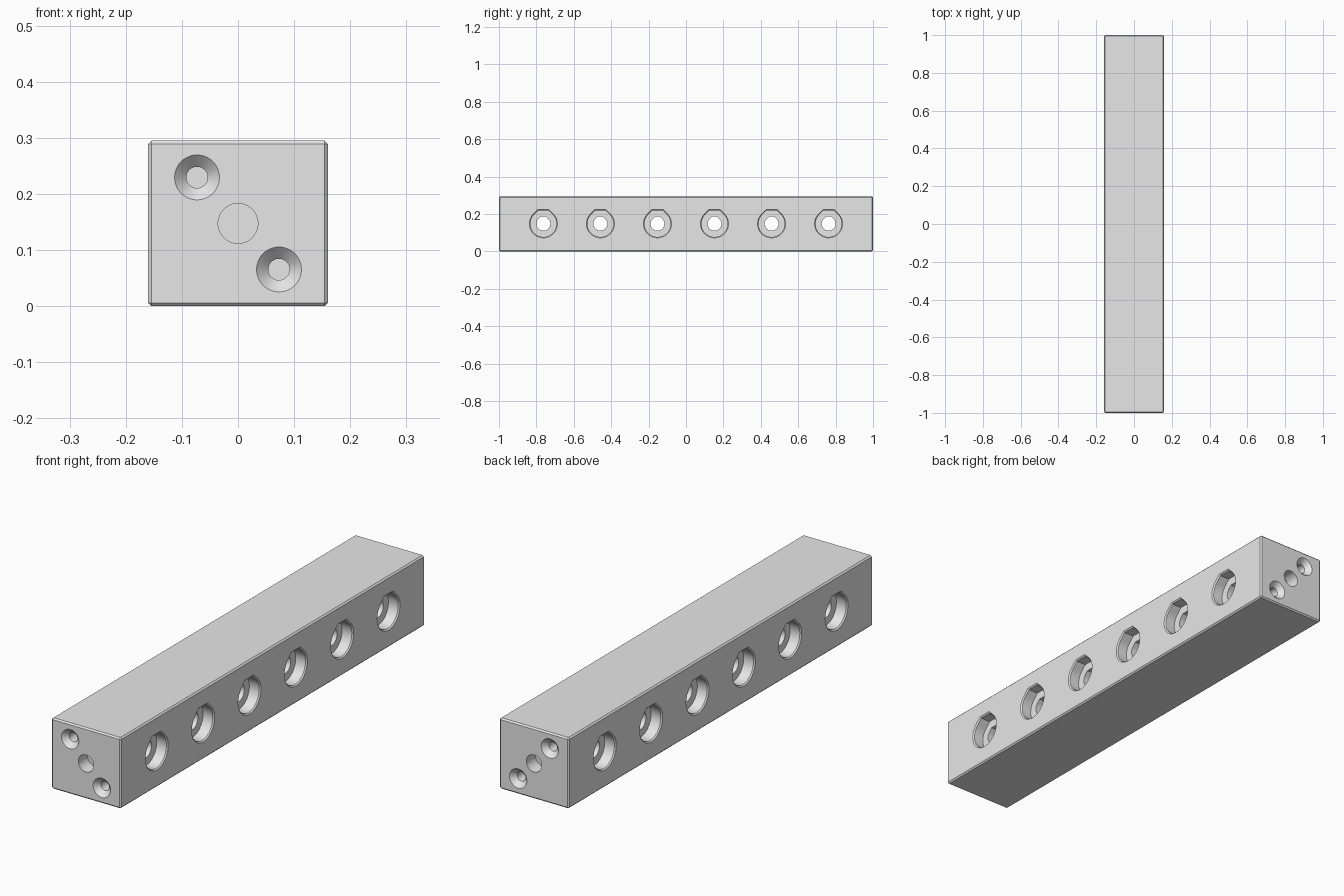
import bpy
import bmesh
from math import sin, cos, pi, sqrt, radians
from mathutils import Vector

WIDTH, LENGTH, HEIGHT = 0.32, 2.0, 0.295
MID = HEIGHT / 2
HALF_W, HALF_L = WIDTH / 2, LENGTH / 2
CHAMFER = 0.006
SEGMENTS = 48

cube = bpy.data.objects.get("Cube")
if cube:
    bpy.data.objects.remove(cube, do_unlink=True)

grey = bpy.data.materials.new("plain_grey")
grey.use_nodes = True
grey.diffuse_color = (0.8, 0.8, 0.8, 1)
grey.node_tree.nodes["Principled BSDF"].inputs["Base Color"].default_value = (0.8, 0.8, 0.8, 1)


def circle():
    return [(cos(2 * pi * i / SEGMENTS), sin(2 * pi * i / SEGMENTS)) for i in range(SEGMENTS)]


def flat_teardrop(top=1.03):
    # Round below, 45 degree shoulders above, cut off flat
    arc = [0.75 * pi + 1.5 * pi * i / SEGMENTS for i in range(SEGMENTS + 1)]
    half = sqrt(2) - top
    return [(cos(a), sin(a)) for a in arc] + [(half, top), (-half, top)]


def loft(bm, outline, stations, origin, side, axis):
    # Stack scaled copies of the outline at (distance, radius) along the axis
    origin, side, axis = Vector(origin), Vector(side), Vector(axis)
    up = Vector((0, 0, 1))
    rings = [[bm.verts.new(origin + axis * d + (side * u + up * v) * r) for u, v in outline]
             for d, r in stations]
    n = len(outline)
    for a, b in zip(rings, rings[1:]):
        for i in range(n):
            j = (i + 1) % n
            bm.faces.new((a[i], a[j], b[j], b[i]))
    bm.faces.new(rings[0])
    bm.faces.new(rings[-1])


def make_object(name, bm):
    bmesh.ops.recalc_face_normals(bm, faces=bm.faces)
    mesh = bpy.data.meshes.new(name)
    bm.to_mesh(mesh)
    bm.free()
    mesh.materials.append(grey)
    obj = bpy.data.objects.new(name, mesh)
    bpy.context.collection.objects.link(obj)
    return obj


# Chamfered bar
bm = bmesh.new()
bmesh.ops.create_cube(bm, size=1)
bmesh.ops.scale(bm, vec=(WIDTH, LENGTH, HEIGHT), verts=bm.verts)
bmesh.ops.translate(bm, vec=(0, 0, MID), verts=bm.verts)
bmesh.ops.bevel(bm, geom=bm.edges[:], offset=CHAMFER, segments=1, affect='EDGES')
bar = make_object("drilled_bar", bm)

# Side holes, counterbored with a chamfered rim on both faces
cut = bmesh.new()
FLOOR = HALF_W - 0.05
half = [(HALF_W + 0.005, 0.08), (HALF_W - 0.005, 0.07), (FLOOR, 0.07), (FLOOR, 0.037)]
through = half + [(-d, r) for d, r in reversed(half)]
for i in range(6):
    y = (i - 2.5) * 0.305
    loft(cut, flat_teardrop(), through, (0, y, MID), (0, 1, 0), (1, 0, 0))

# End holes: two countersunk screw holes and a plain central hole
screw = [(-0.005, 0.045), (0.021, 0.019), (0.14, 0.019)]
socket = [(-0.005, 0.0355), (0.06, 0.0355)]
for end in (-1, 1):
    for x, z, shape in ((-0.073, MID + 0.082, screw), (0, MID, socket), (0.073, MID - 0.082, screw)):
        loft(cut, circle(), shape, (x, end * HALF_L, z), (1, 0, 0), (0, -end, 0))
cutter = make_object("hole_cutter", cut)
cutter.hide_render = True

# Cut the holes, then keep only the bar
mod = bar.modifiers.new("holes", 'BOOLEAN')
mod.operation = 'DIFFERENCE'
mod.solver = 'EXACT'
mod.object = cutter
bpy.ops.object.select_all(action='DESELECT')
bar.select_set(True)
bpy.context.view_layer.objects.active = bar
bpy.ops.object.modifier_apply(modifier=mod.name)
bpy.data.objects.remove(cutter, do_unlink=True)
bpy.ops.object.shade_smooth_by_angle(angle=radians(30))
